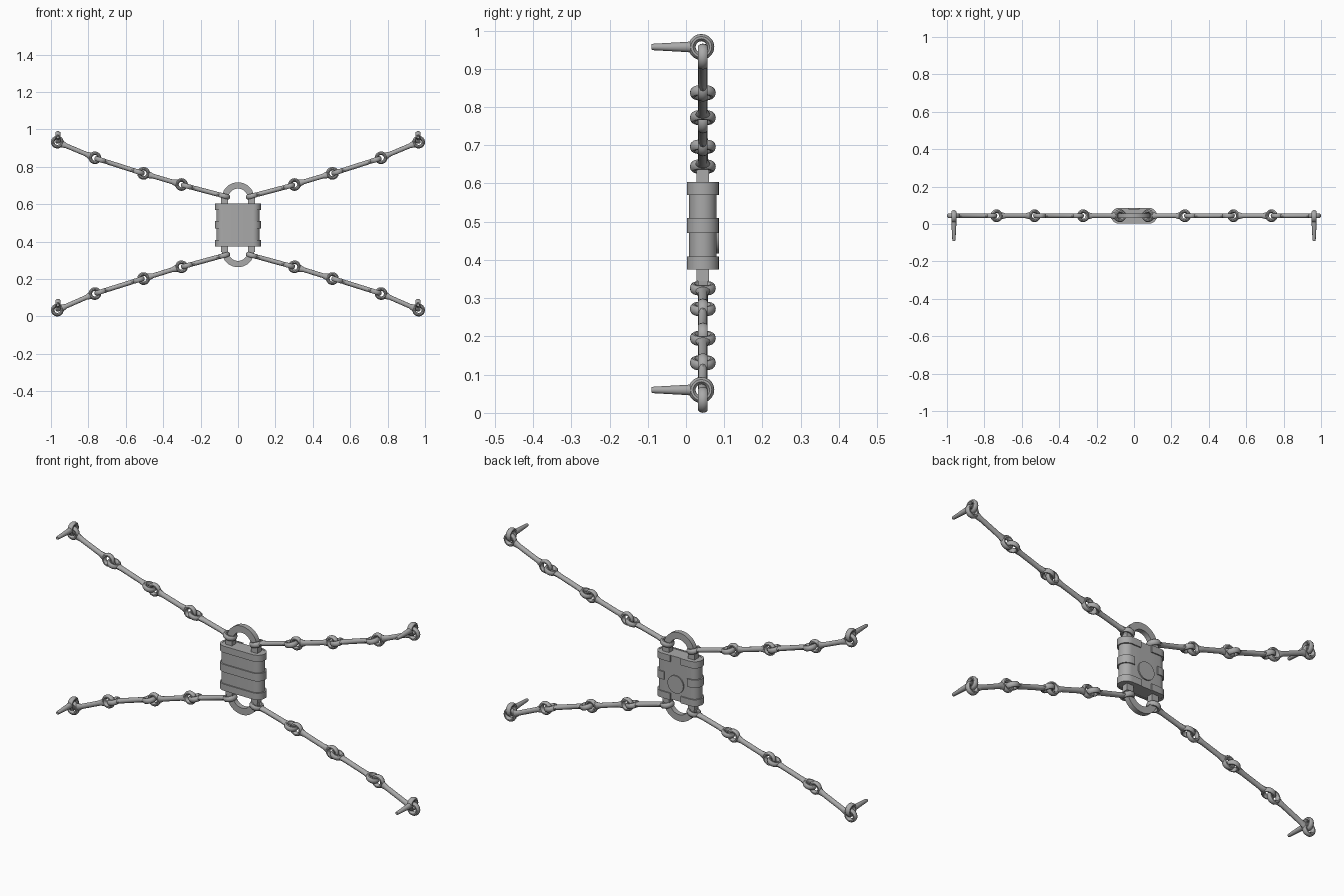
import bpy, bmesh, math
from mathutils import Vector, Matrix

if "Cube" in bpy.data.objects:
    bpy.data.objects.remove(bpy.data.objects["Cube"])

steel = bpy.data.materials.new("grey steel")
steel.diffuse_color = (0.4, 0.4, 0.4, 1)
steel.use_nodes = True
steel.node_tree.nodes["Principled BSDF"].inputs["Base Color"].default_value = steel.diffuse_color
YC, ZC = 0.044, 0.49   # depth of the chain plane, mid height of the lock


def finish(name, bm, smooth=True):
    bmesh.ops.recalc_face_normals(bm, faces=bm.faces)
    me = bpy.data.meshes.new(name)
    bm.to_mesh(me)
    bm.free()
    me.materials.append(steel)
    ob = bpy.data.objects.new(name, me)
    bpy.context.collection.objects.link(ob)
    if smooth:
        bpy.ops.object.select_all(action='DESELECT')
        ob.select_set(True)
        bpy.context.view_layer.objects.active = ob
        bpy.ops.object.shade_smooth_by_angle(angle=math.radians(35))
    return ob


def loft(bm, rings, closed=False):
    """Skin a list of point rings; cap the ends unless closed."""
    vs = [[bm.verts.new(p) for p in r] for r in rings]
    n = len(vs[0])
    pairs = list(zip(vs, vs[1:])) + ([(vs[-1], vs[0])] if closed else [])
    for a, b in pairs:
        for i in range(n):
            bm.faces.new((a[i], a[(i + 1) % n], b[(i + 1) % n], b[i]))
    if not closed:
        bm.faces.new(vs[0])
        bm.faces.new(vs[-1])


def eye(bm, c, u, w, r=0.0245, rr=0.0095, ra=0.0135):
    """Ring in the plane of u and w, with an oval section."""
    ax = u.cross(w)
    rings = []
    for i in range(20):
        a = math.tau * i / 20
        d = u * math.cos(a) + w * math.sin(a)
        rings.append([c + d * (r + rr * math.cos(b)) + ax * ra * math.sin(b)
                      for b in (math.tau * k / 10 for k in range(10))])
    loft(bm, rings, True)


def rod(bm, c, u, w, stations):
    """Oval bar along u; stations are (distance, half width, half depth)."""
    ax = u.cross(w)
    loft(bm, [[c + u * t + w * hw * math.cos(b) + ax * hd * math.sin(b)
               for b in (math.tau * k / 12 for k in range(12))]
              for t, hw, hd in stations])


def link(name, p, q, flat):
    """Bar with an eye at each end; flat eyes lie level, others face front."""
    p, q = Vector((p[0], YC, p[1])), Vector((q[0], YC, q[1]))
    u, L = (q - p).normalized(), (q - p).length
    w = Vector((0, 1, 0)) if flat else u.cross(Vector((0, 1, 0)))
    bm = bmesh.new()
    eye(bm, p, u, w)
    eye(bm, q, u, w)
    rod(bm, p, u, w, [(0.019, 0.021, 0.010), (0.032, 0.018, 0.012),
                      (0.052, 0.0125, 0.0125), (L - 0.052, 0.0125, 0.0125),
                      (L - 0.032, 0.018, 0.012), (L - 0.019, 0.021, 0.010)])
    finish(name, bm)


def spike(name, x, z):
    c, u, w = Vector((x, 0.04, z)), Vector((0, -1, 0)), Vector((0, 0, 1))
    bm = bmesh.new()
    eye(bm, c, u, w)
    rod(bm, c, u, w, [(0.02, 0.017, 0.012), (0.035, 0.0135, 0.0135),
                      (0.125, 0.0085, 0.0085), (0.13, 0.007, 0.007)])
    finish(name, bm)


# chains and wall spikes, mirrored left and right
upper = [((0.075, 0.644), (0.272, 0.696)), ((0.302, 0.705), (0.505, 0.765)),
         ((0.532, 0.772), (0.735, 0.837)), ((0.765, 0.848), (0.966, 0.932))]
lower = [((0.075, 0.326), (0.272, 0.272)), ((0.302, 0.265), (0.505, 0.202)),
         ((0.532, 0.195), (0.735, 0.131)), ((0.765, 0.122), (0.966, 0.034))]
for side, s in (("right", 1), ("left", -1)):
    for level, chain, z in (("upper", upper, 0.957), ("lower", lower, 0.06)):
        for i, (p, q) in enumerate(chain):
            link(f"{level}_{side}_link_{i + 1}", (p[0] * s, p[1]),
                 (q[0] * s, q[1]), i % 2 == 0)
        spike(f"{level}_{side}_spike", 0.963 * s, z)


# lock body and bands
def outline(hx, r, gap):
    """Round-ended path from the back, around the front, to the back."""
    pts = [(gap, YC + r)]
    for sx, a0 in ((1, 90), (-1, 270)):
        for k in range(13):
            a = math.radians(a0 - 15 * k)
            pts.append((sx * (hx - r) + r * math.cos(a), YC + r * math.sin(a)))
    return pts + [(-gap, YC + r)]


def prism(name, pts, z0, z1):
    bm = bmesh.new()
    loft(bm, [[(x, y, z) for x, y in pts] for z in (z0, z1)])
    return finish(name, bm)


prism("lock_body", outline(0.116, 0.036, 0.03), 0.378, 0.602)
for name, z0, z1, gap in (("top_band", 0.57, 0.604, 0.03),
                          ("middle_band", 0.47, 0.51, 0.065),
                          ("bottom_band", 0.375, 0.409, 0.03)):
    outer, inner = outline(0.123, 0.042, gap), outline(0.113, 0.033, gap)
    bm = bmesh.new()
    # skin the C-shaped section point by point around the body
    loft(bm, [[(*o, z0), (*o, z1), (*i, z1), (*i, z0)]
              for o, i in zip(outer, inner)])
    finish(name, bm)

# round cover on the back
bm = bmesh.new()
bmesh.ops.create_cone(bm, cap_ends=True, segments=32, radius1=0.045,
                      radius2=0.045, depth=0.008,
                      matrix=Matrix.Translation((0, YC + 0.038, 0.462))
                      @ Matrix.Rotation(math.pi / 2, 4, 'X'))
finish("keyhole_cover", bm)

# shackles: flat half rings on square legs, above and below
for name, s in (("upper_shackle", 1), ("lower_shackle", -1)):
    zc = ZC + s * 0.14
    bm = bmesh.new()
    rings = []
    for k in range(25):
        a = math.pi * k / 24
        rings.append([(r * math.cos(a), YC + y, zc + s * r * math.sin(a))
                      for r, y in ((0.053, -0.013), (0.087, -0.013),
                                   (0.087, 0.013), (0.053, 0.013))])
    loft(bm, rings)
    for sx in (1, -1):
        bmesh.ops.create_cube(bm, size=1, matrix=Matrix.Translation(
            (sx * 0.072, YC, ZC + s * 0.12)) @ Matrix.Diagonal((0.036, 0.032, 0.05, 1)))
    finish(name, bm)
